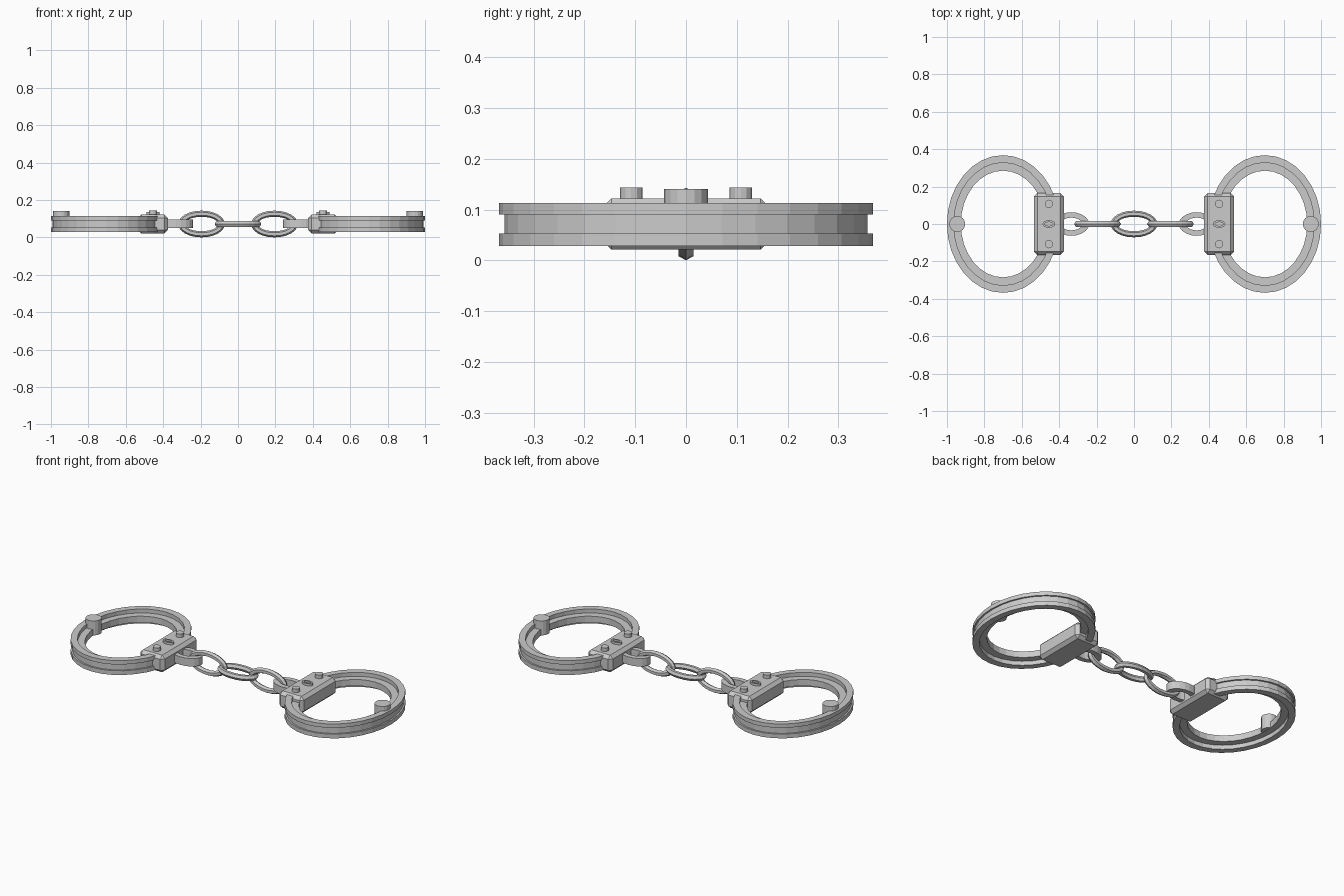
import bpy, bmesh
from math import cos, sin, pi

if "Cube" in bpy.data.objects:
    bpy.data.objects.remove(bpy.data.objects["Cube"])

def finish(name, bm):
    bmesh.ops.recalc_face_normals(bm, faces=bm.faces)
    me = bpy.data.meshes.new(name)
    bm.to_mesh(me)
    bm.free()
    ob = bpy.data.objects.new(name, me)
    bpy.context.collection.objects.link(ob)
    return ob

def oval_ring(name, centre, section, n, upright=False):
    """Sweep a closed section of (rx, ry, height) points round an oval."""
    bm = bmesh.new()
    rows = []
    for i in range(n):
        a = 2 * pi * i / n
        row = []
        for rx, ry, h in section:
            p = (rx * cos(a), ry * sin(a), h)
            if upright:
                p = (p[0], -p[2], p[1])
            row.append(bm.verts.new([c + d for c, d in zip(centre, p)]))
        rows.append(row)
    m = len(section)
    for i in range(n):
        a, b = rows[i], rows[(i + 1) % n]
        for j in range(m):
            k = (j + 1) % m
            bm.faces.new((a[j], b[j], b[k], a[k]))
    return finish(name, bm)

def cylinder(name, x, y, r, z0, z1, n=16):
    bm = bmesh.new()
    bmesh.ops.create_cone(bm, cap_ends=True, segments=n, radius1=r, radius2=r, depth=z1 - z0)
    bmesh.ops.translate(bm, verts=bm.verts, vec=(x, y, (z0 + z1) / 2))
    return finish(name, bm)

def lock_box(name, x):
    bm = bmesh.new()
    bmesh.ops.create_cube(bm, size=1)
    bmesh.ops.scale(bm, verts=bm.verts, vec=(0.16, 0.33, 0.101))
    bmesh.ops.bevel(bm, geom=bm.edges[:], offset=0.018, segments=1, affect='EDGES')
    bmesh.ops.translate(bm, verts=bm.verts, vec=(x, 0, 0.0715))
    return finish(name, bm)

def chain_link(name, x, upright):
    sec = []
    for j in range(6):
        c, s = cos(j * pi / 3), sin(j * pi / 3)
        sec.append((0.107 + 0.018 * c, 0.055 + 0.0165 * c, 0.0172 * s))
    oval_ring(name, (x, 0, 0.0715), sec, 24, upright)

# Cuff section: two cheek rims with a middle band that juts inwards
O, G, M, I = (0.30, 0.368), (0.291, 0.358), (0.264, 0.328), (0.226, 0.285)
cuff = [(*O, 0.113), (*M, 0.113), (*M, 0.09), (*I, 0.09), (*I, 0.053), (*M, 0.053),
        (*M, 0.028), (*O, 0.028), (*O, 0.053), (*G, 0.053), (*G, 0.09), (*O, 0.09)]

for side, s in (("left", -1), ("right", 1)):
    oval_ring(side + "_cuff", (s * 0.70, 0, 0), cuff, 32)
    cylinder(side + "_hinge_pin", s * 0.945, 0, 0.043, 0.055, 0.14)
    # Lock housing with rivets and keyhole collar
    lock_box(side + "_lock_box", s * 0.455)
    for k, y in enumerate((-0.108, 0.108)):
        cylinder(f"{side}_lock_rivet_{k}", s * 0.455, y, 0.022, 0.11, 0.143, 12)
    oval_ring(side + "_keyhole_collar", (s * 0.455, 0, 0),
              [(0.034, 0.02, 0.115), (0.034, 0.02, 0.135),
               (0.022, 0.01, 0.135), (0.022, 0.01, 0.115)], 16)
    # Flat loop joining the chain to the lock
    oval_ring(side + "_chain_loop", (s * 0.335, 0, 0),
              [(0.095, 0.063, 0.049), (0.095, 0.063, 0.096),
               (0.058, 0.034, 0.096), (0.058, 0.034, 0.049)], 20)
    chain_link(side + "_chain_link", s * 0.195, True)

chain_link("middle_chain_link", 0, False)
